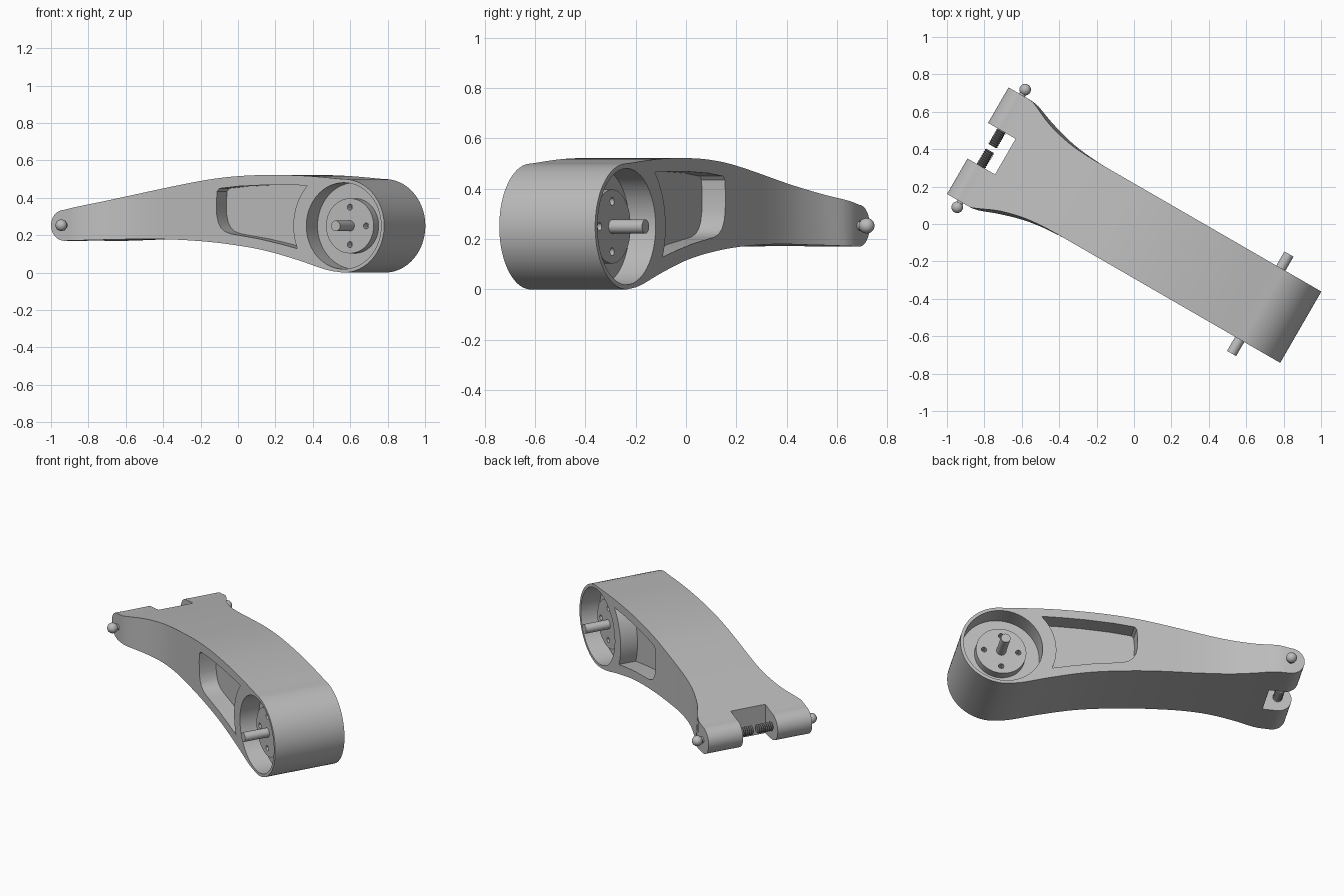
import bpy, bmesh
from math import sin, cos, pi, radians
from mathutils import Matrix, Vector

cube = bpy.data.objects.get("Cube")
if cube:
    bpy.data.objects.remove(cube)


def material(name, level):
    m = bpy.data.materials.new(name)
    m.use_nodes = True
    col = (level, level, level, 1)
    m.diffuse_color = col
    m.node_tree.nodes["Principled BSDF"].inputs["Base Color"].default_value = col
    return m


GREY = material("plain grey", 0.5)
DARK = material("dark grey", 0.2)
# Parts are built along x, then the whole arm is turned diagonally
PLACE = Matrix.Rotation(radians(-30), 4, "Z") @ Matrix.Translation((0, -0.032, 0))
WHEEL = (0.798, 0.25)
HINGE = (-0.863, 0.253)


def skin(name, rings, mat=GREY):
    """Closed solid through a row of matching rings of points."""
    bm = bmesh.new()
    rows = [[bm.verts.new(p) for p in ring] for ring in rings]
    n = len(rows[0])
    for a, b in zip(rows, rows[1:]):
        for i in range(n):
            j = (i + 1) % n
            bm.faces.new((a[i], a[j], b[j], b[i]))
    bm.faces.new(rows[0])
    bm.faces.new(rows[-1])
    bmesh.ops.remove_doubles(bm, verts=bm.verts, dist=0.00005)
    bmesh.ops.recalc_face_normals(bm, faces=bm.faces)
    bm.transform(PLACE)
    me = bpy.data.meshes.new(name)
    bm.to_mesh(me)
    bm.free()
    me.materials.append(mat)
    ob = bpy.data.objects.new(name, me)
    bpy.context.collection.objects.link(ob)
    return ob


def lathe(name, centre, profile, n=48, mat=GREY):
    """Solid of revolution about the crosswise axis; profile is (y, radius)."""
    x, z = centre
    return skin(name, [[(x + r * cos(2 * pi * i / n), y, z + r * sin(2 * pi * i / n))
                        for i in range(n)] for y, r in profile], mat)


def prism(name, outline, y0, y1):
    return skin(name, [[(x, y, z) for x, z in outline] for y in (y0, y1)])


def cut(ob, cutters):
    bpy.context.view_layer.objects.active = ob
    for c in cutters:
        c.hide_render = True
        mod = ob.modifiers.new("cut", "BOOLEAN")
        mod.operation = "DIFFERENCE"
        mod.solver = "EXACT"
        mod.object = c
        bpy.ops.object.modifier_apply(modifier=mod.name)
        bpy.data.objects.remove(c)


def smooth(ob):
    bpy.ops.object.select_all(action="DESELECT")
    ob.select_set(True)
    bpy.context.view_layer.objects.active = ob
    bpy.ops.object.shade_smooth_by_angle(angle=radians(30))


def curve(points, x):
    """Smooth interpolation through (x, value) points."""
    if x <= points[0][0]:
        return points[0][1]
    if x >= points[-1][0]:
        return points[-1][1]

    def slope(k):
        a, b = points[max(k - 1, 0)], points[min(k + 1, len(points) - 1)]
        return (b[1] - a[1]) / (b[0] - a[0])
    i = max(k for k in range(len(points) - 1) if points[k][0] <= x)
    (xa, a), (xb, b) = points[i], points[i + 1]
    h = xb - xa
    t = (x - xa) / h
    return ((1 + 2 * t) * (1 - t) ** 2 * a + t * (1 - t) ** 2 * h * slope(i)
            + t * t * (3 - 2 * t) * b + t * t * (t - 1) * h * slope(i + 1))


# Arm: side profile, plus half widths that flare at the hinge
TOP = [(-0.863, 0.336), (-0.474, 0.42), (-0.08, 0.491), (0.12, 0.514),
       (0.32, 0.522), (0.55, 0.518), (0.798, 0.5)]
BOTTOM = [(-0.863, 0.17), (-0.6, 0.177), (-0.374, 0.18), (-0.08, 0.168), (0.145, 0.145),
          (0.326, 0.115), (0.526, 0.064), (0.7, 0.013), (0.798, 0)]
WIDE_LOW = [(-0.8, 0.329), (-0.76, 0.322), (-0.66, 0.285), (-0.53, 0.247),
            (-0.42, 0.229), (-0.3, 0.22)]
WIDE_HIGH = [(-0.8, 0.329), (-0.76, 0.312), (-0.66, 0.268), (-0.53, 0.235),
             (-0.42, 0.223), (-0.3, 0.22)]

stations = []
for i in range(13):
    a = i * pi / 24
    stations.append((HINGE[0] - 0.083 * cos(a), HINGE[1] + 0.083 * sin(a), HINGE[1] - 0.083 * sin(a)))
steps = 48
for i in range(1, steps):
    x = HINGE[0] + (WHEEL[0] - HINGE[0]) * i / steps
    stations.append((x, curve(TOP, x), curve(BOTTOM, x)))
for i in range(21):
    a = pi / 2 - i * pi / 40
    stations.append((WHEEL[0] + 0.25 * cos(a), 0.25 + 0.25 * sin(a), 0.25 - 0.25 * sin(a)))

sections = []
for x, top, low in stations:
    wt, wb = curve(WIDE_HIGH, x), curve(WIDE_LOW, x)
    sections.append([(x, -wb, low), (x, wb, low), (x, wt, top), (x, -wt, top)])
arm = skin("arm", sections)

# Side pocket outline, with an end wall concentric to the round housing
pocket = [(0.03, 0.45), (0.15, 0.462), (0.32, 0.469), (0.45, 0.469)]
for i in range(13):
    a = radians(136 + i * 67 / 12)
    pocket.append((WHEEL[0] + 0.311 * cos(a), WHEEL[1] + 0.311 * sin(a)))
pocket += [(0.4, 0.155), (0.28, 0.18), (0.15, 0.2), (0.1, 0.208), (0.065, 0.22),
           (0.04, 0.24), (0.023, 0.27), (0.014, 0.31), (0.012, 0.38), (0.017, 0.435)]

cutters = [prism("notch_cutter", [(-1.1, 0), (-0.776, 0), (-0.776, 0.6), (-1.1, 0.6)], -0.11, 0.11)]
for s in (1, -1):
    cutters.append(lathe("housing_cutter", WHEEL, [(s * 0.1, 0.231), (s * 0.4, 0.231)], 64))
    cutters.append(prism("pocket_cutter", pocket, s * 0.113, s * 0.4))
cut(arm, cutters)
smooth(arm)

for s, side in ((1, "rear"), (-1, "front")):
    # Hub disc with four bolt holes
    hub = lathe(side + "_hub", WHEEL, [(s * 0.09, 0.147), (s * 0.154, 0.147)])
    holes = []
    for k in range(4):
        a = k * pi / 2
        spot = (WHEEL[0] + 0.1 * cos(a), WHEEL[1] + 0.1 * sin(a))
        holes.append(lathe("hole_cutter", spot, [(s * 0.11, 0.016), (s * 0.2, 0.016)], 20))
    cut(hub, holes)
    smooth(hub)
    # Axle stub
    smooth(lathe(side + "_axle", WHEEL, [(s * 0.12, 0.028), (s * 0.307, 0.028)], 32))
    # Ball-headed hinge bolt
    ball = [(s * 0.32, 0.018), (s * 0.337, 0.018)]
    for k in range(13):
        a = radians(144 - k * 12)
        ball.append((s * (0.363 + 0.031 * cos(a)), max(0.031 * sin(a), 0.0001)))
    smooth(lathe(side + "_ball_bolt", HINGE, ball, 28))
    # Threaded pin end inside the notch
    thread = [(s * (0.014 + 0.006 * k), 0.028 if k % 2 else 0.022) for k in range(18)]
    smooth(lathe(side + "_threaded_pin", HINGE, thread, 24, DARK))
